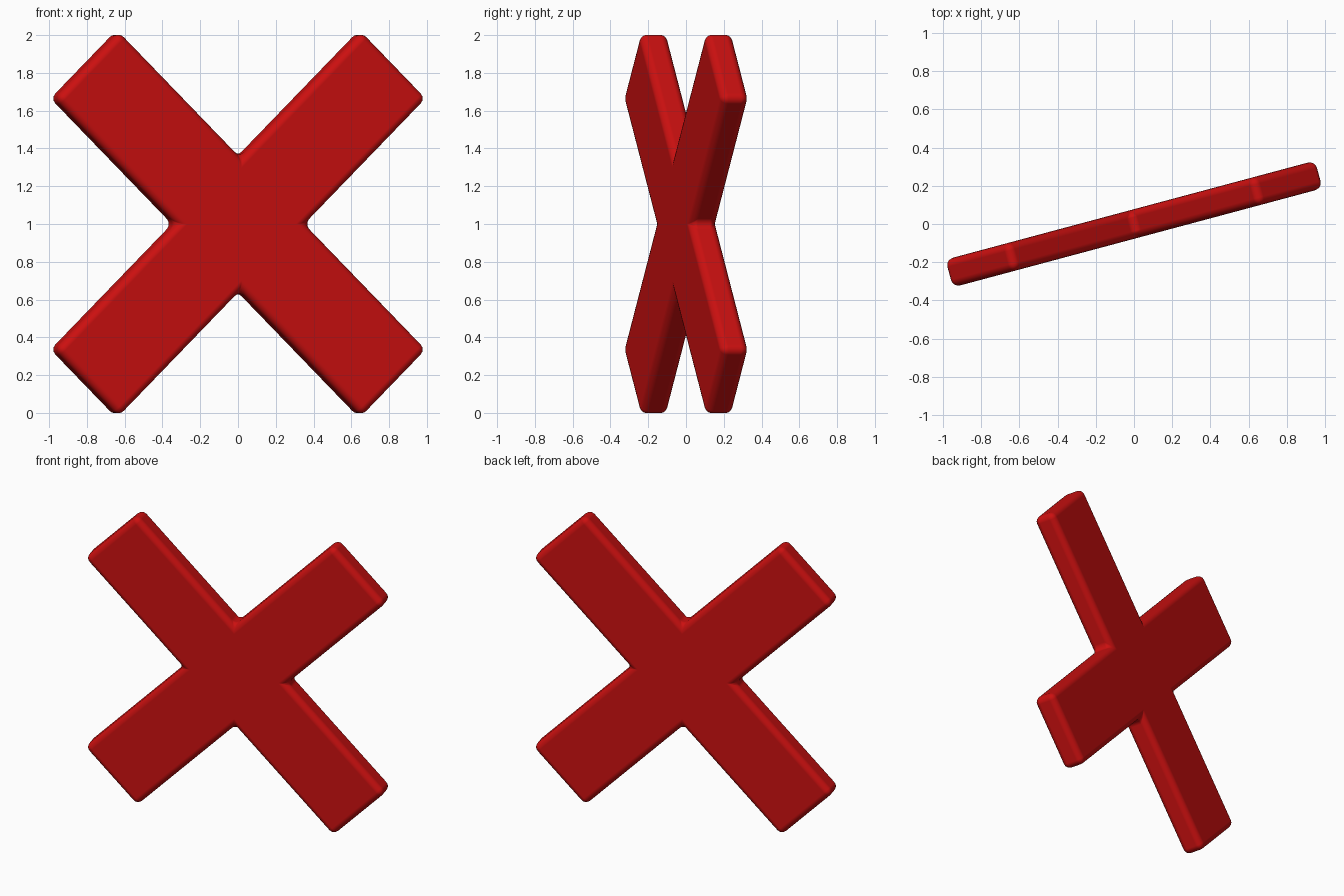
import bpy, bmesh, math

if "Cube" in bpy.data.objects:
    bpy.data.objects.remove(bpy.data.objects["Cube"])

ARM, HALF_W, THICK, BEVEL = 1.19, 0.25, 0.15, 0.04

red = bpy.data.materials.new("red")
red.diffuse_color = (0.60, 0.005, 0.005, 1)
red.use_nodes = True
red.node_tree.nodes["Principled BSDF"].inputs["Base Color"].default_value = red.diffuse_color

# cross outline: one arm end plus its notch, repeated four times
outline = []
for k in range(4):
    a = math.radians(45 + 90 * k)
    for u, v in ((ARM, -HALF_W), (ARM, HALF_W), (HALF_W, HALF_W)):
        outline.append((u * math.cos(a) - v * math.sin(a),
                        u * math.sin(a) + v * math.cos(a)))

# extrude the outline through the thickness
bm = bmesh.new()
face = bm.faces.new([bm.verts.new((x, -THICK / 2, z)) for x, z in outline])
ext = bmesh.ops.extrude_face_region(bm, geom=[face])
bmesh.ops.translate(bm, vec=(0, THICK, 0),
                    verts=[g for g in ext["geom"] if isinstance(g, bmesh.types.BMVert)])
bmesh.ops.recalc_face_normals(bm, faces=bm.faces)
mesh = bpy.data.meshes.new("cross")
bm.to_mesh(mesh)
bm.free()

cross = bpy.data.objects.new("cross", mesh)
bpy.context.collection.objects.link(cross)
mesh.materials.append(red)
cross.location.z = 1
cross.rotation_euler.z = math.radians(15)

# rounded edges
bev = cross.modifiers.new("rounded_edges", 'BEVEL')
bev.width = BEVEL
bev.segments = 4
bev.limit_method = 'ANGLE'
bev.harden_normals = True
for p in mesh.polygons:
    p.use_smooth = True
